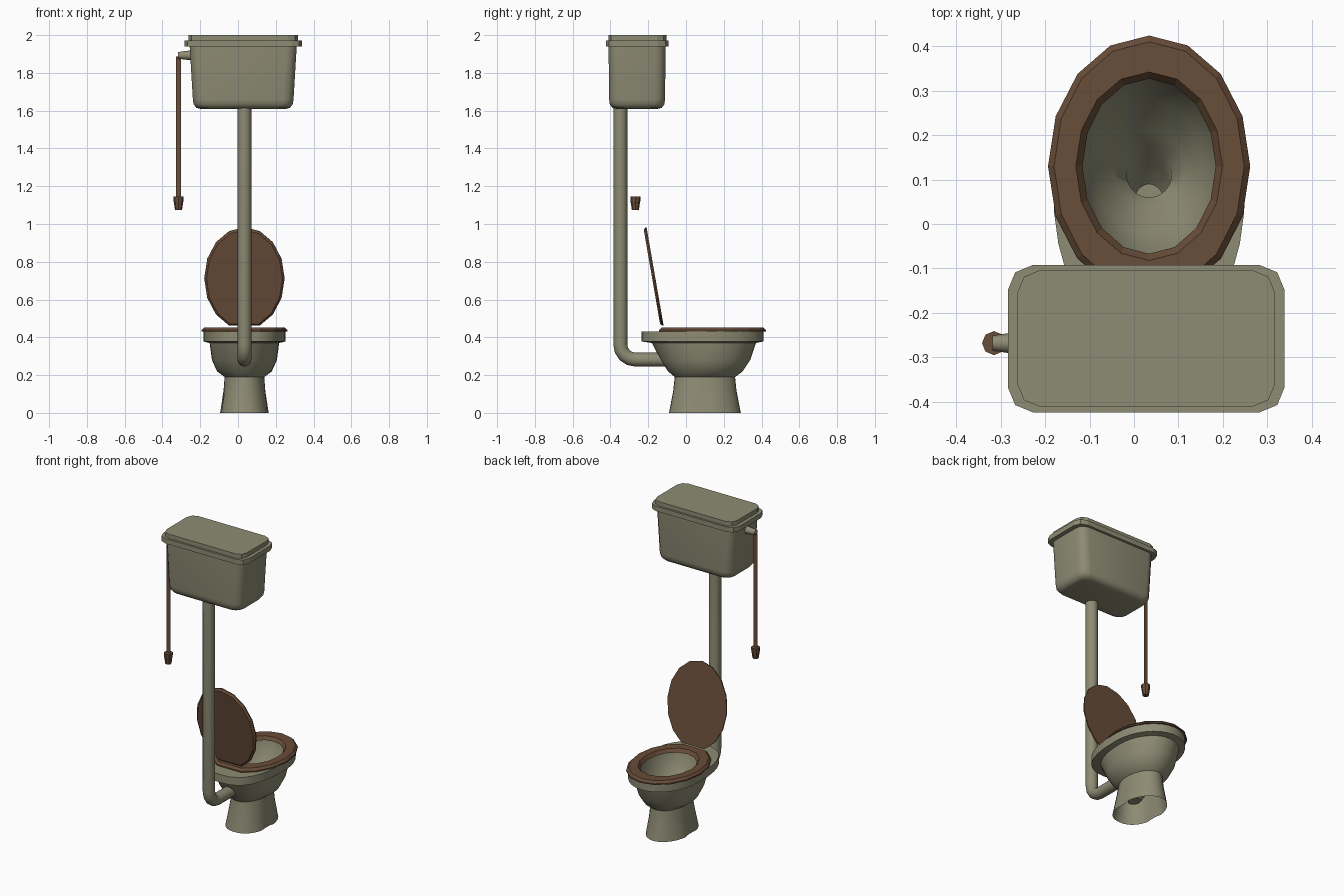
import bpy, math
from mathutils import Matrix, Vector

if "Cube" in bpy.data.objects:
    bpy.data.objects.remove(bpy.data.objects["Cube"])


def material(name, rgb):
    m = bpy.data.materials.new(name)
    m.diffuse_color = (*rgb, 1)
    m.use_nodes = True
    m.node_tree.nodes["Principled BSDF"].inputs["Base Color"].default_value = m.diffuse_color
    return m


GREEN = material("olive ceramic", (0.27, 0.262, 0.175))
BROWN = material("brown wood", (0.14, 0.074, 0.04))
CX, CY = 0.034, 0.13      # bowl centre line and widest point


def make(name, verts, faces, mat, smooth=None):
    me = bpy.data.meshes.new(name)
    me.from_pydata(verts, [], faces)
    me.materials.append(mat)
    ob = bpy.data.objects.new(name, me)
    bpy.context.collection.objects.link(ob)
    if smooth:
        bpy.ops.object.select_all(action='DESELECT')
        ob.select_set(True)
        bpy.context.view_layer.objects.active = ob
        bpy.ops.object.shade_smooth_by_angle(angle=math.radians(smooth))
    return ob


def loft(name, rings, mat, smooth=None, cap_start=True, cap_end=True, closed=False):
    """Skin a list of equal-length counter-clockwise rings."""
    n, k = len(rings[0]), len(rings)
    verts = [p for r in rings for p in r]
    faces = []
    for a in range(k if closed else k - 1):
        b = (a + 1) % k
        for i in range(n):
            j = (i + 1) % n
            faces.append((a * n + i, a * n + j, b * n + j, b * n + i))
    if not closed and cap_start:
        faces.append(tuple(reversed(range(n))))
    if not closed and cap_end:
        faces.append(tuple(range((k - 1) * n, k * n)))
    return make(name, verts, faces, mat, smooth)


def circle(x, y, z, r, n=8):
    return [(x + r * math.cos(2 * math.pi * i / n),
             y + r * math.sin(2 * math.pi * i / n), z) for i in range(n)]


def round_rect(x0, x1, y0, y1, z, r, seg=2):
    pts = []
    corners = [(x1 - r, y1 - r), (x0 + r, y1 - r), (x0 + r, y0 + r), (x1 - r, y0 + r)]
    for q, (cx, cy) in enumerate(corners):
        for s in range(seg + 1):
            a = math.pi / 2 * (q + s / seg)
            pts.append((cx + r * math.cos(a), cy + r * math.sin(a), z))
    return pts


def egg(z, rx, y0, y1, cy, power=2.0, pinch=0.0, n=32):
    """Oval from y0 to y1, widest at cy; the back half can be squarer."""
    pts = []
    for i in range(n):
        a = 2 * math.pi * i / n
        c, s = math.cos(a), math.sin(a)
        if s < 0:
            c = math.copysign(abs(c) ** (2 / power), c)
            s = -abs(s) ** (2 / power)
        w = rx * (1 - pinch * math.exp(-((s + 0.1) / 0.35) ** 2))
        if pinch:
            w = min(rx, w * 1.12)
        pts.append((CX + w * c, cy + s * ((y1 - cy) if s > 0 else (cy - y0)), z))
    return pts


def oval16(rx, ry, z):
    """Sixteen-sided oval whose hinge side is cut straight."""
    return [(rx * math.cos(i * math.pi / 8),
             max(ry * math.sin(i * math.pi / 8), -ry * math.sin(3 * math.pi / 8)), z)
            for i in range(16)]


# Bowl: pedestal, outer bowl, rim, then inside down to the drain
loft("bowl", [
    egg(0.0, 0.131, -0.09, 0.29, 0.10, 2.3, 0.2),
    egg(0.12, 0.112, -0.067, 0.267, 0.10, 2.2, 0.13),
    egg(0.19, 0.105, -0.06, 0.26, 0.10),
    egg(0.22, 0.145, -0.095, 0.30, 0.105),
    egg(0.28, 0.172, -0.135, 0.34, 0.115, 2.1),
    egg(0.37, 0.184, -0.18, 0.37, CY, 2.3),
    egg(0.378, 0.217, -0.235, 0.41, CY, 2.6),
    egg(0.43, 0.217, -0.235, 0.41, CY, 2.6),
    egg(0.43, 0.165, -0.08, 0.34, CY),
    egg(0.38, 0.158, -0.07, 0.33, CY),
    egg(0.29, 0.125, -0.02, 0.28, CY),
    egg(0.22, 0.08, 0.04, 0.21, 0.12),
    egg(0.18, 0.05, 0.06, 0.17, 0.11),
    egg(0.12, 0.05, 0.01, 0.13, 0.07),
    egg(0.085, 0.035, 0.00, 0.09, 0.045),
], GREEN, 40, cap_start=False)

# Seat ring with bevelled edges
seat = loft("seat", [
    oval16(0.150, 0.197, 0.0), oval16(0.2275, 0.294, 0.0),
    oval16(0.2275, 0.294, 0.008), oval16(0.214, 0.280, 0.022),
    oval16(0.165, 0.212, 0.022)], BROWN, closed=True)
# hole stays a full oval
for ring, rx, ry in ((0, 0.150, 0.197), (4, 0.165, 0.212)):
    for i in range(16):
        seat.data.vertices[ring * 16 + i].co.y = ry * math.sin(i * math.pi / 8)
seat.location = (CX, CY, 0.43)

# Raised lid, leaning back
lid = loft("lid", [
    oval16(0.213, 0.274, 0.0), oval16(0.213, 0.274, 0.007),
    oval16(0.201, 0.262, 0.017)], BROWN)
tilt = math.atan2(0.09, 0.52)
lid.matrix_world = (Matrix.Translation((CX, -0.162, 0.713))
                    @ Matrix.Rotation(math.pi / 2 + tilt, 4, 'X'))

# Cistern body, tapering and rounded underneath
body = [(1.61, 0.055, 0.04), (1.615, 0.035, 0.02), (1.635, 0.021, 0.006),
        (1.66, 0.017, 0.003), (1.945, 0.0, 0.0)]
loft("cistern", [round_rect(-0.256 + dx, 0.311 - dx, -0.41 + dy, -0.108 - dy, z, 0.055, 3)
                 for z, dx, dy in body], GREEN, 50)

# Cistern rim and lid
loft("cistern_rim", [round_rect(-0.284, 0.339, -0.424, -0.092, z, 0.057)
                     for z in (1.94, 1.972)], GREEN)
loft("cistern_lid", [round_rect(-0.262, 0.317, -0.411, -0.104, z, 0.05)
                     for z in (1.97, 2.0)], GREEN)

# Flush pipe: swept circle with an elbow
path = [Vector((CX, -0.348, 1.625))]
path += [Vector((CX, -0.268 - 0.08 * math.cos(t), 0.362 - 0.08 * math.sin(t)))
         for t in (i * math.pi / 8 for i in range(5))]
path.append(Vector((CX, -0.09, 0.282)))
rings = []
for i, p in enumerate(path):
    d = (path[min(i + 1, len(path) - 1)] - path[max(i - 1, 0)]).normalized()
    if i == 1:
        d = Vector((0, 0, -1))
    if i == 5:
        d = Vector((0, 1, 0))
    u = Vector((1, 0, 0))
    v = d.cross(u)
    rings.append([p + 0.037 * (u * math.cos(a) + v * math.sin(a))
                  for a in (j * math.pi / 6 for j in range(12))])
loft("flush_pipe", rings, GREEN, 50)

# Lever stub on the cistern side
lever = loft("lever", [circle(0, 0, 0, 0.026), circle(0, 0, 0.035, 0.022),
                       circle(0, 0, 0.068, 0.017)], GREEN, 50)
lever.matrix_world = (Matrix.Translation((-0.25, -0.268, 1.893))
                      @ Matrix.Rotation(-math.pi / 2, 4, 'Y'))

# Flat pull chain and its handle
make("pull_chain", [(-0.329, -0.268, 1.145), (-0.301, -0.268, 1.145),
                    (-0.301, -0.268, 1.886), (-0.329, -0.268, 1.886)],
     [(0, 1, 2, 3)], BROWN)
loft("pull_handle", [circle(-0.315, -0.268, z, r) for z, r in
                     ((1.075, 0.019), (1.105, 0.023), (1.12, 0.026), (1.145, 0.027))],
     BROWN)
